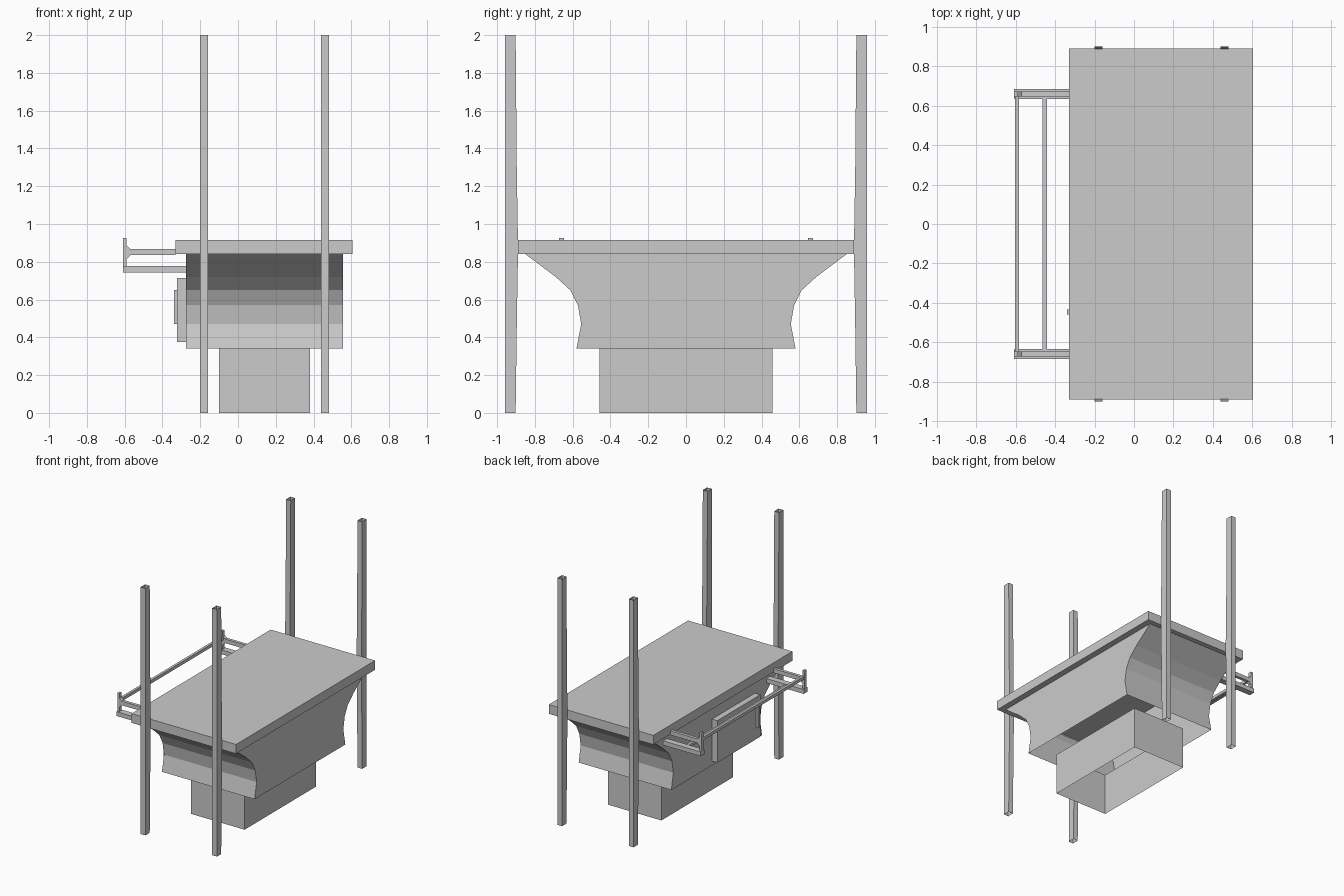
import bpy, bmesh
from mathutils import Vector

cube = bpy.data.objects.get("Cube")
if cube:
    bpy.data.objects.remove(cube, do_unlink=True)

grey = bpy.data.materials.new("plain_grey")
grey.use_nodes = True
tone = (0.6, 0.6, 0.6, 1)
grey.diffuse_color = tone
grey.node_tree.nodes["Principled BSDF"].inputs["Base Color"].default_value = tone


def finish(name, bm):
    bmesh.ops.recalc_face_normals(bm, faces=bm.faces)
    mesh = bpy.data.meshes.new(name)
    bm.to_mesh(mesh)
    bm.free()
    mesh.materials.append(grey)
    obj = bpy.data.objects.new(name, mesh)
    bpy.context.collection.objects.link(obj)
    return obj


def box(name, x, y, z):
    bm = bmesh.new()
    bmesh.ops.create_cube(bm, size=1)
    for v in bm.verts:
        v.co = Vector([(r[0] + r[1]) / 2 + c * (r[1] - r[0])
                       for c, r in zip(v.co, (x, y, z))])
    return finish(name, bm)


def shell(name, x, levels):
    """Four walls without caps; levels hold (z, y low, y high)."""
    bm = bmesh.new()
    rings = [[bm.verts.new(p) for p in ((x[0], a, z), (x[1], a, z), (x[1], b, z), (x[0], b, z))]
             for z, a, b in levels]
    for low, high in zip(rings, rings[1:]):
        for i in range(4):
            j = (i + 1) % 4
            bm.faces.new((low[i], low[j], high[j], high[i]))
    return finish(name, bm)


def plate(name, outline, y0, y1):
    """Extrude an x/z outline along y."""
    bm = bmesh.new()
    face = bm.faces.new([bm.verts.new((x, y0, z)) for x, z in outline])
    out = bmesh.ops.extrude_face_region(bm, geom=[face])
    moved = [g for g in out["geom"] if isinstance(g, bmesh.types.BMVert)]
    bmesh.ops.translate(bm, verts=moved, vec=(0, y1 - y0, 0))
    return finish(name, bm)


# Table slab, flared hollow body and open plinth
box("table_top", (-0.33, 0.605), (-0.89, 0.89), (0.84, 0.915))
profile = [(0.34, 0.58), (0.47, 0.555), (0.57, 0.572), (0.65, 0.613), (0.72, 0.69), (0.84, 0.85)]
shell("flared_body", (-0.275, 0.555), [(z, -y, y) for z, y in profile])
shell("plinth", (-0.1, 0.38), [(0, -0.458, 0.458), (0.34, -0.458, 0.458)])

# Hollow corner posts, their inner walls bowed slightly towards the table
bow = [(0, 0.902), (0.45, 0.896), (0.87, 0.889), (1.3, 0.896), (2, 0.902)]
for side, x in (("right", -0.18), ("left", 0.46)):
    for end, s in (("front", -1), ("back", 1)):
        levels = [(z, *sorted((s * y, s * 0.957))) for z, y in bow]
        shell(f"{end}_{side}_post", (x - 0.021, x + 0.021), levels)

# Rail brackets
upper_arm = [(-0.33, 0.835), (-0.33, 0.868), (-0.57, 0.868), (-0.59, 0.885), (-0.59, 0.925),
             (-0.61, 0.925), (-0.61, 0.775), (-0.59, 0.775), (-0.59, 0.815), (-0.57, 0.835)]
for end, s in (("front", -1), ("back", 1)):
    plate(f"{end}_upper_arm", upper_arm, s * 0.647, s * 0.672)
    box(f"{end}_lower_arm", (-0.61, -0.275), sorted((s * 0.635, s * 0.685)), (0.743, 0.778))

# Long rails between the brackets
box("outer_rail", (-0.605, -0.585), (-0.65, 0.65), (0.855, 0.88))
box("inner_rail", (-0.465, -0.442), (-0.64, 0.64), (0.75, 0.773))

# Access door and handle
box("door", (-0.322, -0.275), (-0.49, 0.06), (0.375, 0.715))
box("door_handle", (-0.34, -0.322), (-0.46, -0.435), (0.47, 0.65))
